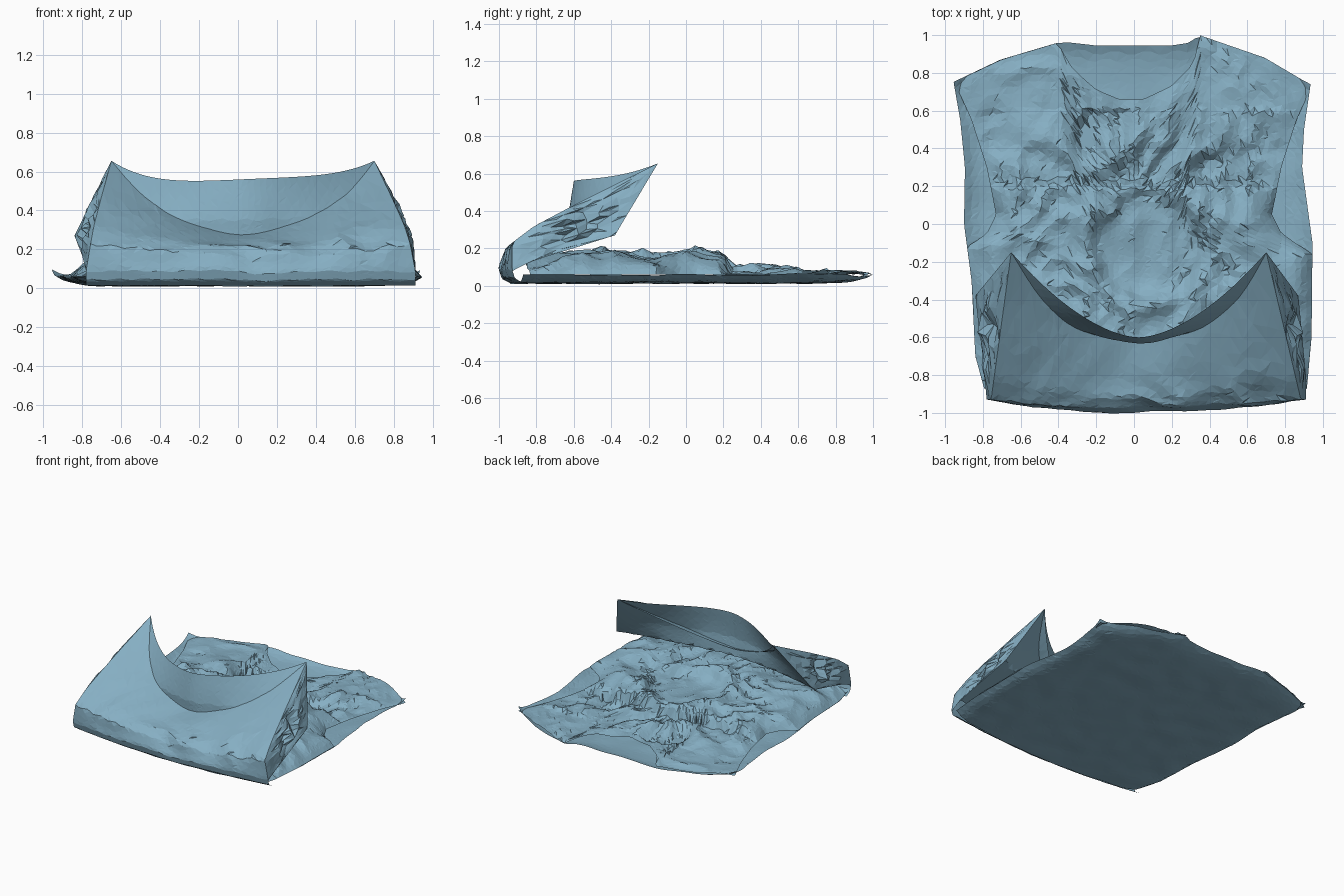
import bpy, math
from mathutils import Vector, noise

if "Cube" in bpy.data.objects:
    bpy.data.objects.remove(bpy.data.objects["Cube"])

mat = bpy.data.materials.new("blue_cloth")
mat.diffuse_color = (0.24, 0.43, 0.55, 1)
mat.use_nodes = True
mat.node_tree.nodes["Principled BSDF"].inputs["Base Color"].default_value = mat.diffuse_color


def interp(table, t):
    """Piecewise-linear lookup; values may be numbers or vectors."""
    if t <= table[0][0]:
        return table[0][1]
    for (a, va), (b, vb) in zip(table, table[1:]):
        if t <= b:
            return va + (vb - va) * ((t - a) / (b - a))
    return table[-1][1]


def path(points, t):
    n = len(points) - 1
    return interp([(i / n, Vector(p)) for i, p in enumerate(points)], t)


def crumple(x, y, scale, seed=0.0):
    """Sharp-crested cloth creases, roughly -0.5 to 0.5."""
    w = noise.noise((x * 2, y * 2, seed + 5)) * 0.25
    return 0.5 - 2.0 * abs(noise.noise(((x + w) * scale, (y + w) * scale * 0.7, seed)))


def sheet(name, nu, nv, fn):
    """Triangulated, flat-shaded cloth panel from a function of u, v in 0..1."""
    verts, faces = [], []
    for j in range(nv + 1):
        for i in range(nu + 1):
            u, v = i / nu, j / nv
            if 0 < i < nu and 0 < j < nv:      # uneven mesh, like simulated cloth
                u += 0.28 / nu * math.sin(i * 12.9 + j * 78.2)
                v += 0.28 / nv * math.sin(i * 39.3 + j * 11.1)
            verts.append(fn(u, v))
    for j in range(nv):
        for i in range(nu):
            a = j * (nu + 1) + i
            b, c, d = a + 1, a + nu + 2, a + nu + 1
            faces += [(a, b, c), (a, c, d)] if (i * 7 + j * 3) % 2 else [(a, b, d), (b, c, d)]
    me = bpy.data.meshes.new(name)
    me.from_pydata(verts, [], faces)
    me.materials.append(mat)
    ob = bpy.data.objects.new(name, me)
    bpy.context.collection.objects.link(ob)
    return ob


# Outlines: side half-widths by y, shoulder and neck lines by x
LEFT = [(-.92, .78), (-.7, .84), (-.3, .86), (0, .9), (.3, .895), (.55, .92), (.75, .955)]
RIGHT = [(-.93, .91), (-.6, .94), (-.1, .945), (.3, .89), (.5, .9), (.74, .935)]
ARMHOLE = [(-.2, 1), (-.13, .9), (-.05, .78), (.05, .73), (.3, .78), (.55, .86), (.75, .95)]
BACK_TOP = [(-.95, .75), (-.7, .87), (-.4, .96), (-.33, .96), (-.2, .945), (.2, .945),
            (.3, .96), (.35, 1), (.7, .88), (.94, .74)]
FRONT_TOP = [(-.95, .75), (-.7, .87), (-.4, .96), (-.37, .9), (-.32, .82), (-.2, .71), (-.08, .66),
             (.05, .66), (.2, .73), (.3, .83), (.34, .91), (.35, 1), (.7, .88), (.94, .74)]
HEIGHT = [(-.9, .13), (-.5, .16), (-.2, .15), (.1, .16), (.19, .165), (.22, .13), (.225, .085), (.4, .065),
          (.7, .07), (.95, .065)]


def side_x(s, y, front=False):
    w = interp(LEFT if s < 0 else RIGHT, y)
    if front:
        w = min(w, interp(ARMHOLE, y))
    return s * w


def fold_y(s):
    return -1 + 0.07 * s * s


# Back panel lying on the ground
def back(u, v):
    s = 2 * u - 1
    top, low = interp(BACK_TOP, s * .945), fold_y(s) + .06
    y = low + (top - low) * v
    x = side_x(s, y)
    rim = .045 * abs(s) ** 14 + .04 * v ** 25
    return x, y, .014 + rim + .008 * noise.noise((x * 6, y * 6, 1))


sheet("back_panel", 46, 48, back)


# Crumpled front panel, with neck opening and armholes
def front(u, v):
    s = 2 * u - 1
    top, low = interp(FRONT_TOP, s * .945), fold_y(s) + .1
    y = low + (top - low) * v
    x = side_x(s, y, True)
    ledge = .03 * noise.noise((x * 4, 0, 3)) + .12 * max(0, abs(x) - .5)
    h = interp(HEIGHT, y + ledge)
    r = math.hypot(x - .07, y + .12)
    h += .025 * math.exp(-((r - .32) / .05) ** 2) - .04 / (1 + math.exp((r - .27) * 40))
    calm = .45 if r < .25 or y > .6 else 1
    h += calm * (.05 * crumple(x, y, 3.2, 2) + .03 * crumple(x, y, 7, 9))
    if y > .2:                                  # creases fanning out over the chest
        a = math.atan2(y - .15, x)
        h += .02 * math.sin(a * 13) * max(0, 1 - abs(y - .4) / .25)
    edge = abs(s) ** 9
    h = h * (1 - edge) + .06 * edge
    return x, y + .012 * noise.noise((x * 9, y * 9, 4)) * (1 - v), max(h, .03)


sheet("front_panel", 64, 66, front)


# Hem folded upward: outer sheet sags in the middle, inner sheet stands up
def hem(s, inner):
    f = abs(s) ** 1.7
    z = .56 + .03 * s * (1 - s * s) + .095 * abs(s) ** 4 if inner else .28 + .375 * f
    return Vector((.025 + .675 * s, -.6 + .45 * f, z))


def outer_point(s, t):
    F = fold_y(s)
    f = s * s
    xb = side_x(s, -.92)
    top = hem(s, False)
    bend = Vector((xb * .97, F + .03 - .03 * f, .17 + .06 * f))
    mid = bend.lerp(top, .5) + Vector((0, 0, .02))
    return path([(xb, F + .06, .014), (xb, F + .015, .04), (xb, F, .09), bend,
                 bend.lerp(top, .15) + Vector((0, 0, .025)), mid, top], t)


def inner_point(s, t):
    f = abs(s) ** 1.7
    top = hem(s, True)
    waist = Vector((.015 + .855 * s, -.62 + .24 * f, .21 + .06 * f))
    curve = waist.lerp(top, .4) + Vector((0, -.02 * (1 - f), 0))
    return path([(side_x(s, -.9), fold_y(s) + .1, .13), waist, curve, top], t)


def outer(u, v):
    s = 2 * u - 1
    p = outer_point(s, v)
    k = min(v, 1 - v) * (1 - s ** 6) * 2
    d = .025 * crumple(p.x, p.y + p.z, 4, 6) * k
    return p + Vector((0, -d * .6, d))


def inner(u, v):
    s = 2 * u - 1
    p = inner_point(s, v)
    d = .03 * noise.noise((p.x * 5, p.z * 5, 8)) * (1 - v) * (1 - s ** 6)
    return p + Vector((0, d, d * .3))


sheet("folded_hem_outer", 46, 22, outer)
sheet("folded_hem_inner", 46, 18, inner)

# Side gussets joining the outer and inner hem sheets
for s, label in ((-1, "left"), (1, "right")):
    def gusset(u, v, s=s):
        p = outer_point(s, .3 + .7 * v).lerp(inner_point(s, v), u)
        d = math.sin(math.pi * u) * math.sin(math.pi * v)
        return p + Vector((s * d * (.01 + .05 * crumple(p.y, p.z, 6, 3)), 0, 0))
    sheet(label + "_side_gusset", 8, 16, gusset)
